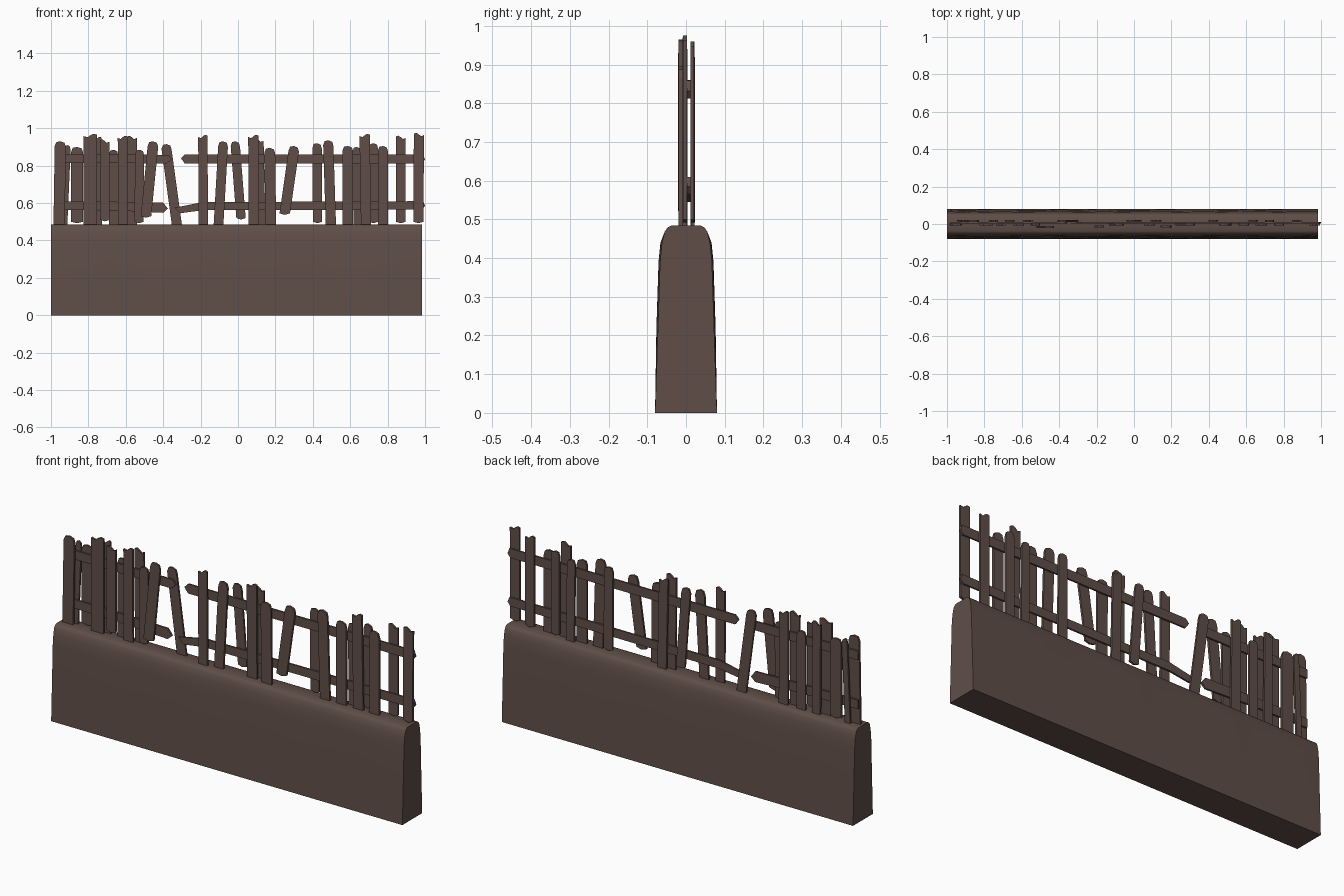
import bpy, bmesh, math, random

random.seed(4)
brown = bpy.data.materials.new("weathered brown")
brown.diffuse_color = (0.115, 0.076, 0.064, 1)


def make_object(name, bm):
    bmesh.ops.recalc_face_normals(bm, faces=bm.faces)
    mesh = bpy.data.meshes.new(name)
    bm.to_mesh(mesh)
    bm.free()
    mesh.materials.append(brown)
    ob = bpy.data.objects.new(name, mesh)
    bpy.context.collection.objects.link(ob)
    return ob


def board(name, outline, y0, y1):
    """Flat board: an outline in x/z given thickness along y."""
    bm = bmesh.new()
    face = bm.faces.new([bm.verts.new((x, y0, z)) for x, z in outline])
    new = bmesh.ops.extrude_face_region(bm, geom=[face])["geom"]
    bmesh.ops.translate(bm, vec=(0, y1 - y0, 0),
                        verts=[v for v in new if isinstance(v, bmesh.types.BMVert)])
    return make_object(name, bm)


# base wall: tapered section with rounded shoulders, slightly uneven along x
half = [(0.080, 0.0), (0.0725, 0.22), (0.067, 0.39), (0.062, 0.44),
        (0.055, 0.468), (0.048, 0.479), (0.038, 0.484)]
bm = bmesh.new()
rings = []
N = 14
for i in range(N + 1):
    x = -1 + 1.985 * i / N
    ring = []
    for side in (-1, 1):
        bulge = 0 if i in (0, N) else 0.002 + 0.002 * math.sin(i * 1.7 + side)
        pts = [(side * (y + (bulge if 0.1 < z < 0.46 else 0)), z) for y, z in half]
        ring += pts if side < 0 else pts[::-1]
    rings.append([bm.verts.new((x, y, z)) for y, z in ring])
for a, b in zip(rings, rings[1:]):
    for j in range(len(a)):
        k = (j + 1) % len(a)
        bm.faces.new((a[j], a[k], b[k], b[j]))
bm.faces.new(rings[0])
bm.faces.new(rings[-1])
wall = make_object("base_wall", bm)
bpy.context.view_layer.objects.active = wall
wall.select_set(True)
bpy.ops.object.shade_smooth_by_angle(angle=math.radians(35))

# rails: two heights, broken by the gap left of the middle
RY0, RY1 = 0.003, 0.012
board("upper_rail_left", [(-0.98, 0.815), (-0.38, 0.812), (-0.355, 0.835),
                          (-0.37, 0.858), (-0.98, 0.86)], RY0, RY1)
board("upper_rail_right", [(-0.285, 0.812), (0.985, 0.812), (1.0, 0.832),
                           (0.99, 0.859), (-0.285, 0.86), (-0.305, 0.84)], RY0, RY1)
board("lower_rail_left", [(-0.98, 0.565), (-0.65, 0.56), (-0.40, 0.548), (-0.375, 0.57),
                          (-0.40, 0.602), (-0.65, 0.607), (-0.98, 0.61)], RY0, RY1)
board("lower_rail_right", [(-0.31, 0.545), (-0.19, 0.562), (0.985, 0.565), (1.0, 0.585),
                           (0.99, 0.61), (-0.19, 0.605), (-0.34, 0.575)], RY0, RY1)

# pickets: x at foot, x at top, foot z, top z, width, layer
LAYERS = {"f": (-0.008, 0.003), "ff": (-0.020, -0.009), "b": (0.012, 0.022)}
pickets = [
    (-.957, -.950, .47, .93, .060, "f"), (-.928, -.910, .47, .91, .030, "b"),
    (-.86, -.86, .50, .90, .064, "b"), (-.79, -.79, .47, .97, .070, "f"),
    (-.75, -.752, .47, .955, .045, "b"), (-.712, -.712, .51, .94, .050, "f"),
    (-.665, -.665, .47, .885, .050, "b"), (-.615, -.617, .47, .96, .052, "f"),
    (-.565, -.567, .47, .96, .052, "b"), (-.53, -.526, .50, .885, .048, "f"),
    (-.492, -.455, .53, .93, .056, "ff"), (-.325, -.382, .47, .915, .054, "b"),
    (-.185, -.188, .47, .965, .050, "ff"), (-.105, -.08, .47, .93, .052, "f"),
    (.016, -.014, .52, .93, .050, "b"), (.085, .082, .47, .965, .055, "f"),
    (.122, .112, .47, .945, .050, "b"), (.175, .170, .47, .895, .058, "ff"),
    (.25, .298, .545, .905, .056, "f"), (.425, .423, .50, .92, .050, "b"),
    (.497, .483, .47, .935, .055, "f"), (.587, .587, .47, .905, .058, "f"),
    (.64, .635, .47, .90, .045, "b"), (.685, .677, .47, .97, .055, "f"),
    (.725, .725, .50, .92, .048, "b"), (.775, .775, .47, .905, .055, "f"),
    (.87, .87, .50, .96, .052, "b"), (.965, .967, .50, .975, .054, "f"),
]
for n, (xb, xt, zb, zt, w, layer) in enumerate(pickets):
    h = w / 2
    # weathered tops: rounded or splintered
    if zt < 0.94:
        top = [(1, -.03), (.75, -.008), (0, 0), (-.7, -.004), (-1, -.025)]
    else:
        s = random.choice((-1, 1))
        top = [(1, -.012), (s * .0 + .4, -.018), (0, -.008), (-.5, 0), (-1, -.004)]
        if s < 0:
            top = [(-u, dz) for u, dz in reversed(top)]
    outline = [(xb - h, zb), (xb, zb - (0.008 if zb > .49 else 0)), (xb + h, zb)]
    outline += [(xt + u * h, zt + dz) for u, dz in top]
    j = random.uniform(-.0008, .0008)
    y0, y1 = LAYERS[layer]
    board("picket_%02d" % (n + 1), outline, y0 + j, y1 + j)
